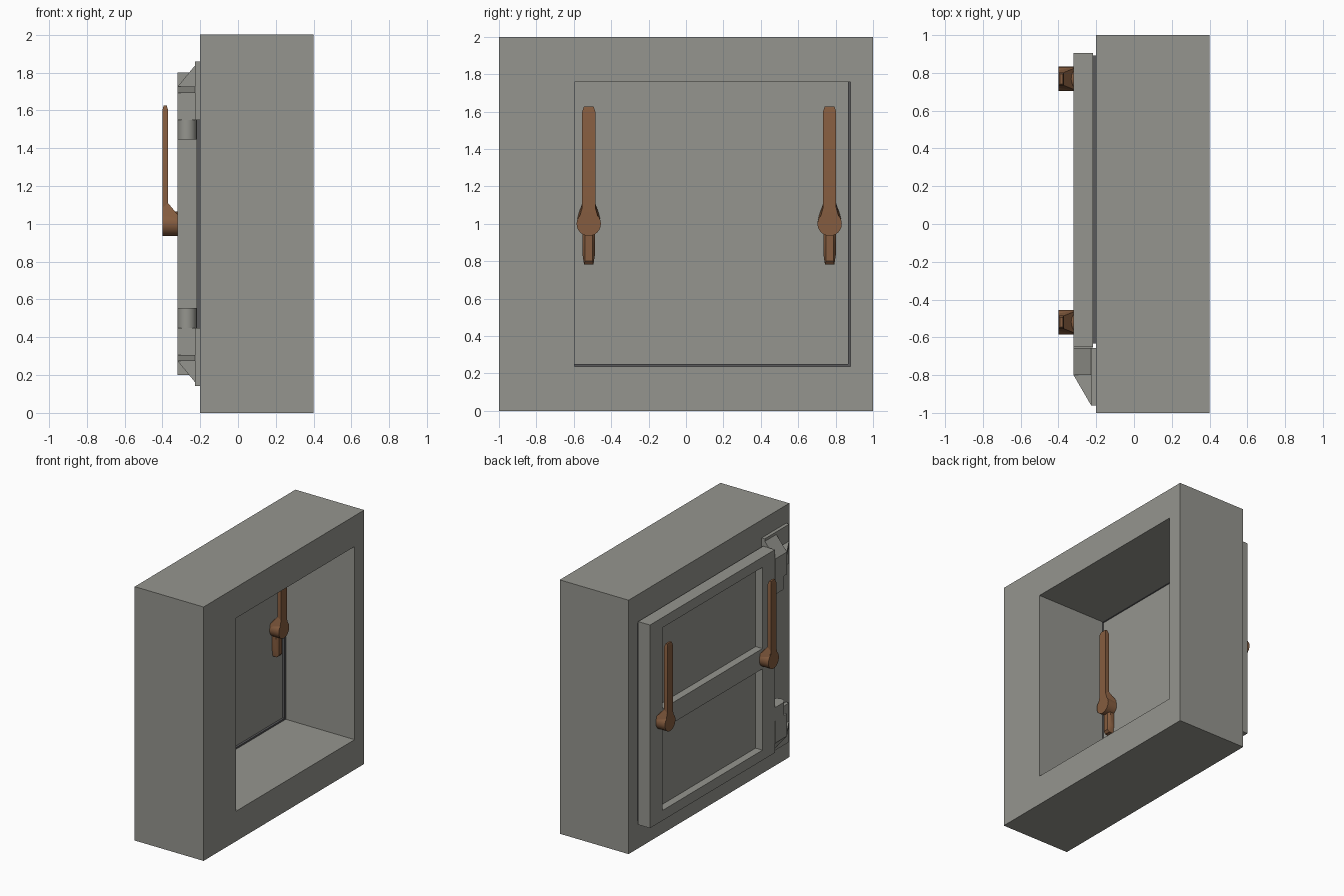
import bpy, bmesh, math

if "Cube" in bpy.data.objects:
    bpy.data.objects.remove(bpy.data.objects["Cube"])


def material(name, *rgb):
    m = bpy.data.materials.new(name)
    m.diffuse_color = (*rgb, 1)
    m.use_nodes = True
    m.node_tree.nodes["Principled BSDF"].inputs["Base Color"].default_value = m.diffuse_color
    return m


grey = material("wall_grey", 0.165 / 0.55, 0.165 / 0.55, 0.15 / 0.55)
dark = material("seal_dark", 0.1, 0.1, 0.105)
brown = material("handle_brown", 0.235, 0.108, 0.05)


def finish(bm, name, mat=grey):
    bmesh.ops.recalc_face_normals(bm, faces=bm.faces[:])
    me = bpy.data.meshes.new(name)
    bm.to_mesh(me)
    bm.free()
    me.materials.append(mat)
    ob = bpy.data.objects.new(name, me)
    bpy.context.collection.objects.link(ob)
    return ob


def add_hull(bm, pts):
    part = bmesh.new()
    for p in pts:
        part.verts.new(p)
    bmesh.ops.convex_hull(part, input=part.verts[:])
    bmesh.ops.dissolve_limit(part, angle_limit=0.01, verts=part.verts[:], edges=part.edges[:])
    tmp = bpy.data.meshes.new("tmp")
    part.to_mesh(tmp)
    part.free()
    bm.from_mesh(tmp)
    bpy.data.meshes.remove(tmp)


def rect(x, y0, y1, z0, z1):
    return [(x, y, z) for y in (y0, y1) for z in (z0, z1)]


def add_box(bm, x0, x1, *yz):
    add_hull(bm, rect(x0, *yz) + rect(x1, *yz))


def box(name, *dims, mat=grey):
    bm = bmesh.new()
    add_box(bm, *dims)
    return finish(bm, name, mat)


def cut(ob, cutter):
    m = ob.modifiers.new("cut", 'BOOLEAN')
    m.object, m.solver = cutter, 'EXACT'
    me = bpy.data.meshes.new_from_object(
        ob.evaluated_get(bpy.context.evaluated_depsgraph_get()))
    ob.modifiers.clear()
    ob.data = me
    bpy.data.objects.remove(cutter)


def circle(cx, cy, r, n=24):
    return [(cx + r * math.cos(2 * math.pi * i / n),
             cy + r * math.sin(2 * math.pi * i / n)) for i in range(n)]


def smooth(ob):
    bpy.ops.object.select_all(action='DESELECT')
    ob.select_set(True)
    bpy.context.view_layer.objects.active = ob
    bpy.ops.object.shade_smooth_by_angle(angle=math.radians(30))


# Thick wall block with a through opening
wall = box("wall_block", -0.2, 0.4, -1, 1, 0, 2)
cut(wall, box("opening_cutter", -0.5, 0.6, -0.595, 0.88, 0.237, 1.758))

# Door slab with two recessed panels on the outside
IN = -0.217
door = box("door", -0.32, IN, -0.65, 0.905, 0.2, 1.8)
for z0, z1 in ((0.28, 0.92), (1.08, 1.72)):
    cut(door, box("panel_cutter", -0.5, -0.26, -0.495, 0.75, z0, z1))

# Dark seal ring between door and wall
seal = box("door_seal", IN, -0.2, -0.632, 0.892, 0.222, 1.778, mat=dark)
cut(seal, box("seal_cutter", -0.5, 0.2, -0.605, 0.865, 0.25, 1.76, mat=dark))


# Lever handles: out is the distance away from the door face
def handle(name, x0, side, y, tip):
    bm = bmesh.new()

    def X(out):
        return x0 + side * out

    # round hub
    ring = circle(y, 1.0, 0.065)
    add_hull(bm, [(X(o), a, b) for o in (0, 0.08) for a, b in ring])
    # flat lever with a chamfered end
    add_hull(bm, [(X(o), y + s * w, z) for s in (-1, 1) for o, w, z in
                  ((0.05, 0.035, 1.0), (0.08, 0.035, 1.0), (0.05, 0.035, 1.6),
                   (0.08, 0.035, 1.6), (0.057, 0.026, 1.627), (0.073, 0.026, 1.627))])
    # flared neck between hub and lever
    add_hull(bm, [(X(o), y + s * w, z) for s in (-1, 1) for o, w, z in
                  ((0, 0.064, 1.01), (0, 0.055, 1.05), (0.025, 0.048, 1.062),
                   (0.05, 0.035, 1.11), (0.079, 0.035, 1.085), (0.079, 0.048, 1.04))])
    # short latch tip below the hub
    if tip:
        add_hull(bm, [(X(o), y + s * w, z) for s in (-1, 1) for o, w, z in
                      ((0, 0.034, 0.95), (0.035, 0.034, 0.95), (0.05, 0.02, 0.95),
                       (0, 0.034, 0.84), (0.035, 0.034, 0.84), (0.05, 0.02, 0.8),
                       (0, 0.025, 0.782), (0.035, 0.025, 0.782))])
    smooth(finish(bm, name, brown))


for label, y in (("hinge_side", -0.52), ("latch_side", 0.768)):
    handle("outer_handle_" + label, -0.32, -1, y, False)
    handle("inner_handle_" + label, IN, 1, y, True)

# Hinges, mirrored about the middle of the door
for label, s in (("top", 1), ("bottom", -1)):
    def Z(h):
        return 1 + s * h

    bm = bmesh.new()
    # wall plate and block
    add_box(bm, -0.227, -0.2, -0.96, -0.657, Z(0.55), Z(0.858))
    add_box(bm, -0.32, -0.227, -0.8, -0.657, Z(0.55), Z(0.725))
    # sloped wedge at the end and thin gusset rib at the side
    add_hull(bm, rect(-0.227, -0.8, -0.657, Z(0.725), Z(0.838))
             + [(-0.32, -0.8, Z(0.725)), (-0.32, -0.657, Z(0.725))])
    add_hull(bm, rect(-0.227, -0.96, -0.8, Z(0.693), Z(0.725))
             + [(-0.32, -0.8, Z(0.693)), (-0.32, -0.8, Z(0.725))])
    finish(bm, "hinge_mount_" + label)
    # rounded knuckle fixed to the door
    bm = bmesh.new()
    ring = circle(-0.27, -0.75, 0.05) + [(-0.32, -0.64), (-0.22, -0.64)]
    add_hull(bm, [(x, y, Z(h)) for h in (0.445, 0.55) for x, y in ring])
    smooth(finish(bm, "hinge_knuckle_" + label))
